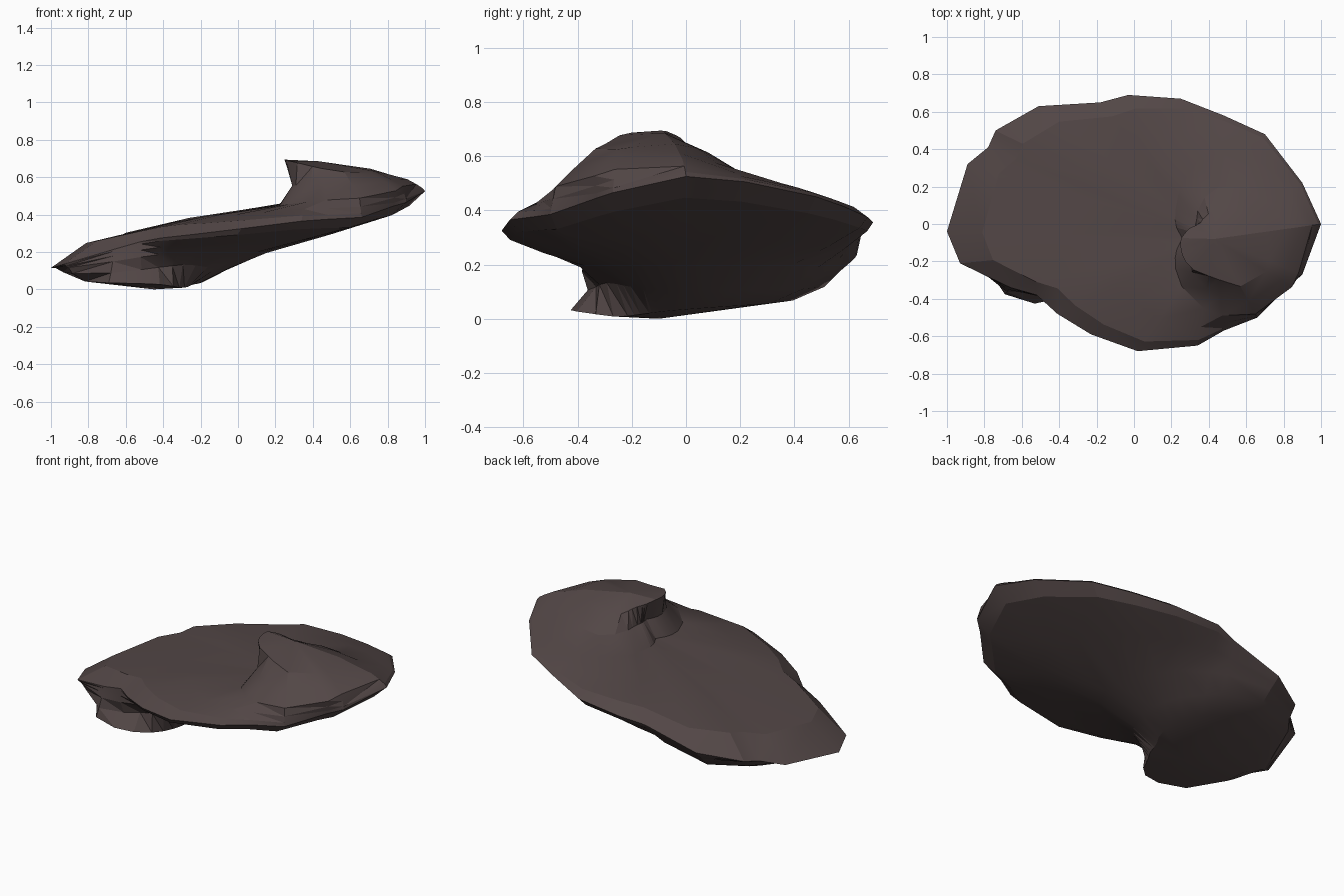
import bpy
import bmesh
import math
from mathutils import Vector

default_cube = bpy.data.objects.get("Cube")
if default_cube:
    bpy.data.objects.remove(default_cube, do_unlink=True)

# One dull brown stone colour
stone = bpy.data.materials.new("dark_brown_stone")
stone.use_nodes = True
stone_colour = (0.085, 0.062, 0.061, 1)
stone.diffuse_color = stone_colour
shader = stone.node_tree.nodes["Principled BSDF"]
shader.inputs["Base Color"].default_value = stone_colour
shader.inputs["Roughness"].default_value = 0.9

# Climbing rim of the slab, anticlockwise from its left end
RIM = [
    (1, 0, .53), (.9, .22, .51), (.7, .48, .455), (.48, .58, .42),
    (.25, .67, .38), (-.03, .69, .36), (-.18, .65, .33), (-.51, .63, .24),
    (-.74, .5, .2), (-.78, .41, .18), (-.89, .32, .15), (-1, -.04, .12),
    (-.93, -.21, .14), (-.66, -.34, .22), (-.52, -.38, .26),
    (-.41, -.48, .28), (-.23, -.59, .3), (.02, -.68, .33),
    (.34, -.65, .37), (.48, -.57, .38), (.66, -.5, .39),
    (.83, -.33, .45), (.9, -.27, .47),
]

# Loops around each pole, as (radius, height) at E, NE, N, NW, W, SW, S, SE
CAP_POLE = Vector((.43, -.08, .69))
CAP_LOOPS = [
    # cap edge, overhanging foot, skirt
    [(.3, .655), (.2, .625), (.15, .61), (.11, .65),
     (.18, .7), (.2, .69), (.2, .655), (.34, .62)],
    [(.4, .63), (.34, .56), (.27, .53), (.13, .55),
     (.11, .56), (.19, .56), (.29, .56), (.43, .56)],
    [(.48, .61), (.48, .52), (.48, .485), (.28, .46),
     (.17, .46), (.28, .45), (.4, .48), (.49, .5)],
]
LOBE_POLE = Vector((-.45, -.1, .005))
LOBE_LOOPS = [
    # lobe edge, recess, rise to the slab
    [(.2, .03), (.35, .05), (.5, .07), (.45, .09),
     (.38, .05), (.37, .04), (.32, .035), (.2, .01)],
    [(.35, .11), (.5, .11), (.62, .12), (.54, .14),
     (.48, .09), (.36, .09), (.23, .12), (.25, .14)],
    [(.6, .2), (.65, .2), (.68, .18), (.57, .17),
     (.52, .11), (.34, .15), (.27, .19), (.36, .2)],
]


def loop_point(pole, loop, rim):
    """Point on a loop, in the direction of a rim point."""
    angle = math.atan2(rim.y - pole.y, rim.x - pole.x) % math.tau
    sector, blend = divmod(angle / math.tau * len(loop), 1)
    near = Vector(loop[int(sector) % len(loop)])
    far = Vector(loop[int(sector + 1) % len(loop)])
    radius, height = near.lerp(far, blend)
    return Vector((pole.x + radius * math.cos(angle),
                   pole.y + radius * math.sin(angle), height))


def add_side(bm, rim_verts, pole, loops, bulges, facing_up):
    """Loft one side of the slab from its rim through the loops to the pole."""
    rings = [rim_verts]
    for step, bulge in bulges:
        ring = []
        for rim in rim_verts:
            start = loop_point(pole, loops[-1], rim.co)
            point = start.lerp(rim.co, step)
            point.z += bulge * (rim.co - start).length
            ring.append(bm.verts.new(point))
        rings.append(ring)
    for loop in reversed(loops):
        rings.append([bm.verts.new(loop_point(pole, loop, rim.co))
                      for rim in rim_verts])
    count = len(rim_verts)
    tip = bm.verts.new(pole)
    for i in range(count):
        j = (i + 1) % count
        for outer, inner in zip(rings, rings[1:]):
            corners = [outer[i], outer[j], inner[j], inner[i]]
            bm.faces.new(corners if facing_up else corners[::-1])
        corners = [rings[-1][i], rings[-1][j], tip]
        bm.faces.new(corners if facing_up else corners[::-1])


# Twisted slab: raised cap on top, hanging lobe below
bm = bmesh.new()
rim_verts = [bm.verts.new(point) for point in RIM]
add_side(bm, rim_verts, CAP_POLE, CAP_LOOPS, [(.85, .063), (.5, .052)], True)
add_side(bm, rim_verts, LOBE_POLE, LOBE_LOOPS, [(.9, -.05), (.5, -.04)], False)
bmesh.ops.triangulate(bm, faces=bm.faces[:])

# Rest it on the ground
lowest = min(v.co.z for v in bm.verts)
bmesh.ops.translate(bm, verts=bm.verts[:], vec=(0, 0, -lowest))

mesh = bpy.data.meshes.new("twisted_rock")
bm.to_mesh(mesh)
bm.free()
mesh.materials.append(stone)
rock = bpy.data.objects.new("twisted_rock", mesh)
bpy.context.collection.objects.link(rock)

# Soft surfaces with crisp creases
bpy.ops.object.select_all(action="DESELECT")
rock.select_set(True)
bpy.context.view_layer.objects.active = rock
bpy.ops.object.shade_smooth_by_angle(angle=math.radians(20))
